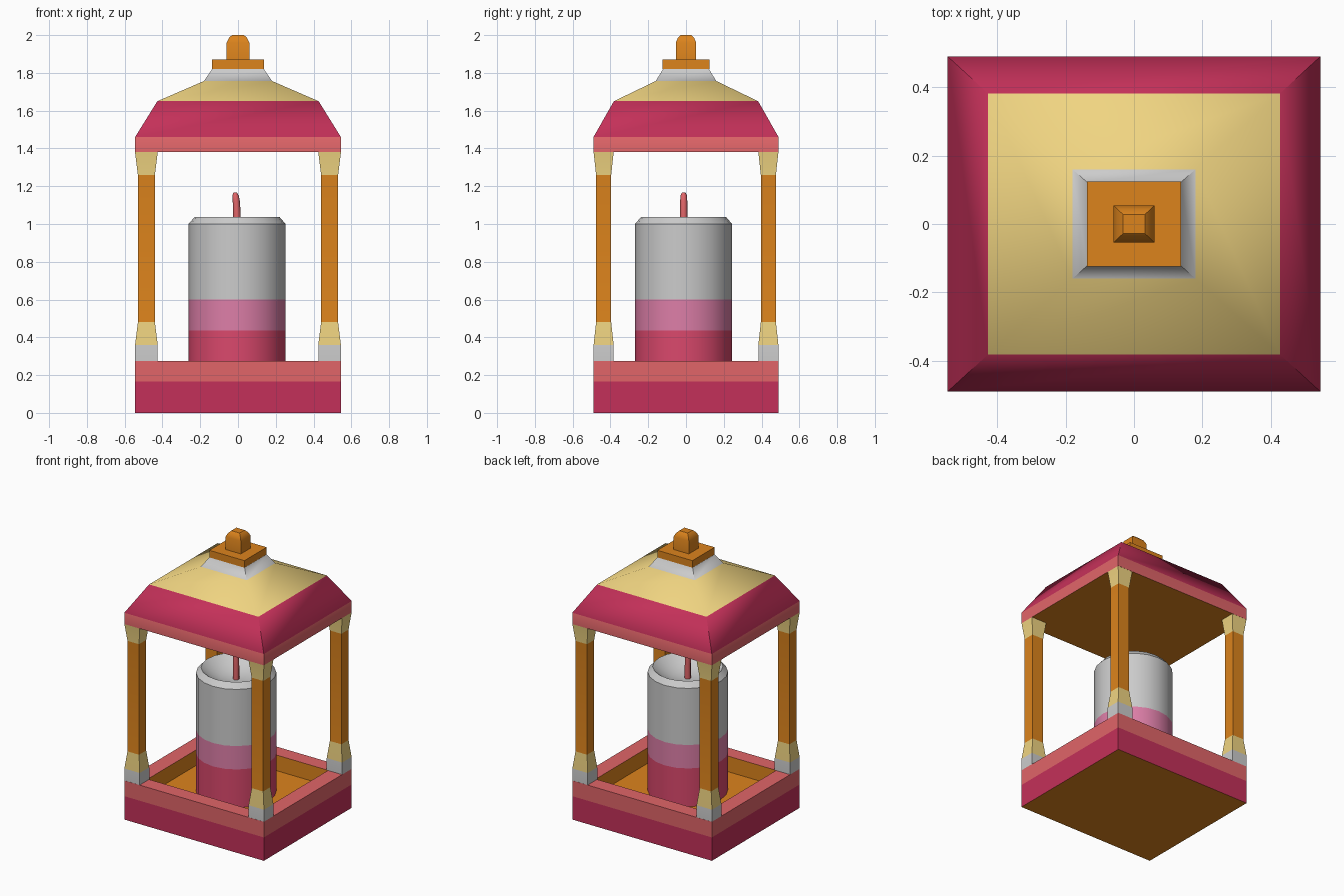
import bpy, bmesh
from math import sin, cos, pi, radians

if "Cube" in bpy.data.objects:
    bpy.data.objects.remove(bpy.data.objects["Cube"])

COLOURS = {"crimson": (0.55, 0.03, 0.10), "coral": (0.75, 0.13, 0.14),
           "orange": (0.72, 0.23, 0.012), "yellow": (0.87, 0.66, 0.22),
           "rose": (0.70, 0.065, 0.15), "pink": (0.72, 0.21, 0.39)}
MATS = {"grey": None}
for key, rgb in COLOURS.items():
    MATS[key] = bpy.data.materials.new(key)
    MATS[key].diffuse_color = (*rgb, 1)


def rect(hx, hy, z, cx=0, cy=0):
    return [(cx + sx * hx, cy + sy * hy, z) for sx, sy in ((-1, -1), (1, -1), (1, 1), (-1, 1))]


def circle(r, z, cx=0, cy=0, n=20):
    return [(cx + r * cos(2 * pi * i / n), cy + r * sin(2 * pi * i / n), z) for i in range(n)]


def stack(name, rings, bands, bottom, top, angle=35):
    """Skin a stack of rings; bands colours each step, bottom/top colour the caps."""
    used = list(dict.fromkeys(bands + [bottom, top]))
    bm = bmesh.new()
    loops = [[bm.verts.new(p) for p in ring] for ring in rings]
    n = len(loops[0])
    for a, b, colour in zip(loops, loops[1:], bands):
        for i in range(n):
            j = (i + 1) % n
            bm.faces.new((a[i], a[j], b[j], b[i])).material_index = used.index(colour)
    bm.faces.new(loops[0][::-1]).material_index = used.index(bottom)
    bm.faces.new(loops[-1]).material_index = used.index(top)
    me = bpy.data.meshes.new(name)
    bm.to_mesh(me)
    bm.free()
    for colour in used:
        me.materials.append(MATS[colour])
    ob = bpy.data.objects.new(name, me)
    bpy.context.collection.objects.link(ob)
    bpy.ops.object.select_all(action='DESELECT')
    ob.select_set(True)
    bpy.context.view_layer.objects.active = ob
    bpy.ops.object.shade_smooth_by_angle(angle=radians(angle))
    return ob


# Tray base with a recessed floor
stack("base_tray",
      [rect(.545, .49, 0), rect(.545, .49, .165), rect(.545, .49, .275),
       rect(.435, .385, .275), rect(.435, .385, .165)],
      ["crimson", "coral", "coral", "orange"], "orange", "orange")

# Four corner posts with flared ends
for sx, side in ((-1, "left"), (1, "right")):
    for sy, end in ((-1, "front"), (1, "back")):
        stack(f"{end}_{side}_post",
              [rect(hx, hy, z, sx * .485, sy * .436) for hx, hy, z in
               ((.06, .053, .275), (.06, .053, .36), (.045, .04, .48),
                (.045, .04, 1.26), (.06, .053, 1.38))],
              ["grey", "yellow", "orange", "yellow"], "grey", "yellow", 20)

# Stepped roof
stack("roof",
      [rect(.545, .49, 1.38), rect(.545, .49, 1.46), rect(.427, .382, 1.65),
       rect(.18, .16, 1.757), rect(.137, .122, 1.82)],
      ["coral", "crimson", "yellow", "grey"], "orange", "grey")

# Cap plate and chamfered knob
stack("roof_cap", [rect(.137, .124, 1.82), rect(.137, .124, 1.87)],
      ["orange"], "orange", "orange")
stack("knob",
      [rect(.06, .054, 1.87), rect(.06, .054, 1.96), rect(.048, .043, 1.985), rect(.032, .028, 2)],
      ["orange"] * 3, "orange", "orange")

# Candle with a hollowed top
stack("candle",
      [circle(r, z, -.005, -.013) for r, z in
       ((.257, .165), (.257, .435), (.257, .6), (.257, 1.0), (.225, 1.037),
        (.17, .995), (.10, .965), (.03, .955))],
      ["rose", "pink"] + ["grey"] * 5, "rose", "grey")

# Slightly bent wick
stack("wick",
      [circle(r, z, x, -.012, 8) for r, z, x in
       ((.02, .95, -.005), (.02, 1.06, -.006), (.019, 1.12, -.009),
        (.017, 1.15, -.013), (.009, 1.168, -.015))],
      ["coral"] * 4, "coral", "coral", 50)

for m in bpy.data.materials:
    if m.users and not m.is_grease_pencil:
        m.use_nodes = True
        m.node_tree.nodes["Principled BSDF"].inputs["Base Color"].default_value = m.diffuse_color
